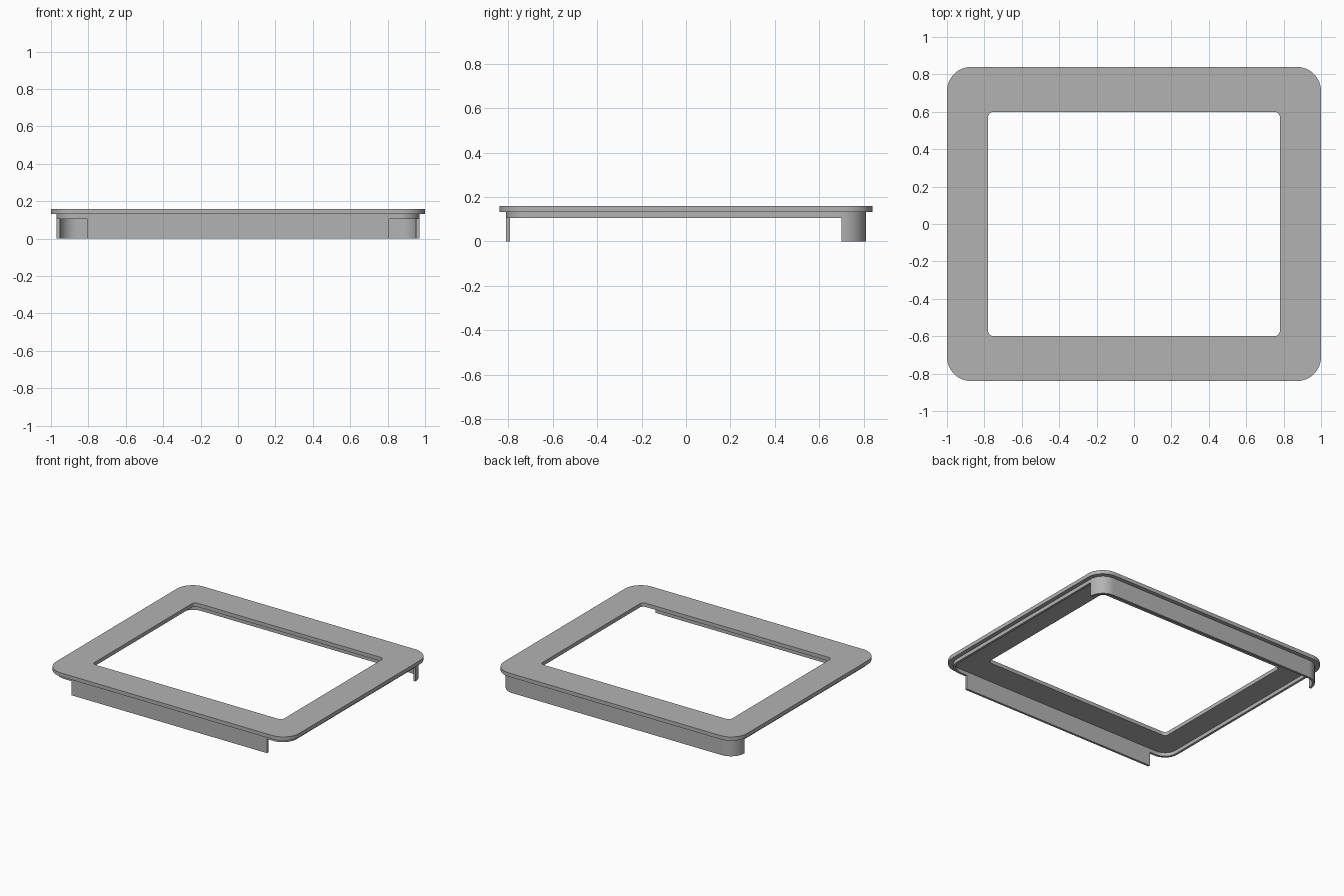
import bpy, bmesh
from math import cos, sin, pi, radians

cube = bpy.data.objects.get("Cube")
if cube:
    bpy.data.objects.remove(cube, do_unlink=True)

# Single grey plastic
grey = bpy.data.materials.new("grey plastic")
grey.use_nodes = True
colour = (0.45, 0.45, 0.45, 1)
grey.diffuse_color = colour
grey.node_tree.nodes["Principled BSDF"].inputs["Base Color"].default_value = colour

SEGMENTS = 12


def rounded_rect(half_x, half_y, radius, front_stops=()):
    """Counter-clockwise outline; front_stops adds points along the front edge."""
    points = []
    corners = [(-1, -1), (1, -1), (1, 1), (-1, 1)]
    for i, (sx, sy) in enumerate(corners):
        for k in range(SEGMENTS + 1):
            a = pi + (i + k / SEGMENTS) * pi / 2
            points.append((sx * (half_x - radius) + radius * cos(a),
                           sy * (half_y - radius) + radius * sin(a)))
        if i == 0:
            points += [(x, -half_y) for x in front_stops]
    return points


def ring(name, outer, inner, bottom, top, drop_rule=None):
    """Solid ring between two outlines; bottom faces passing drop_rule reach z = 0."""
    bm = bmesh.new()
    loops = [[bm.verts.new((x, y, z)) for x, y in outline]
             for outline, z in ((outer, bottom), (outer, top), (inner, top), (inner, bottom))]
    n = len(outer)
    undersides = []
    for s in range(4):
        a, b = loops[s], loops[(s + 1) % 4]
        for i in range(n):
            j = (i + 1) % n
            face = bm.faces.new((a[i], a[j], b[j], b[i]))
            if s == 3:
                undersides.append(face)
    if drop_rule:
        drop = [f for f in undersides if drop_rule(f.calc_center_median())]
        result = bmesh.ops.extrude_face_region(bm, geom=drop)
        for v in result["geom"]:
            if isinstance(v, bmesh.types.BMVert):
                v.co.z = 0
        leftover = [f for f in drop if f.is_valid]
        bmesh.ops.delete(bm, geom=leftover, context="FACES")
    bmesh.ops.recalc_face_normals(bm, faces=bm.faces)
    mesh = bpy.data.meshes.new(name)
    bm.to_mesh(mesh)
    bm.free()
    mesh.materials.append(grey)
    obj = bpy.data.objects.new(name, mesh)
    bpy.context.collection.objects.link(obj)
    bpy.ops.object.select_all(action="DESELECT")
    obj.select_set(True)
    bpy.context.view_layer.objects.active = obj
    bpy.ops.object.shade_smooth_by_angle(angle=radians(30))
    return obj


# Flat bezel with the window opening
ring("bezel_plate", rounded_rect(1.0, 0.84, 0.13), rounded_rect(0.78, 0.60, 0.03), 0.132, 0.16)

# Thin rim under the plate, with a front tab and a back wall wrapping both corners
WALL = 0.017
STOPS = (-0.805, 0.805)
ring("rim_and_tabs",
     rounded_rect(0.97, 0.81, 0.11, STOPS),
     rounded_rect(0.97 - WALL, 0.81 - WALL, 0.11 - WALL, STOPS),
     0.105, 0.132,
     lambda c: c.y > 0.70 or (c.y < -0.78 and abs(c.x) < 0.5))
